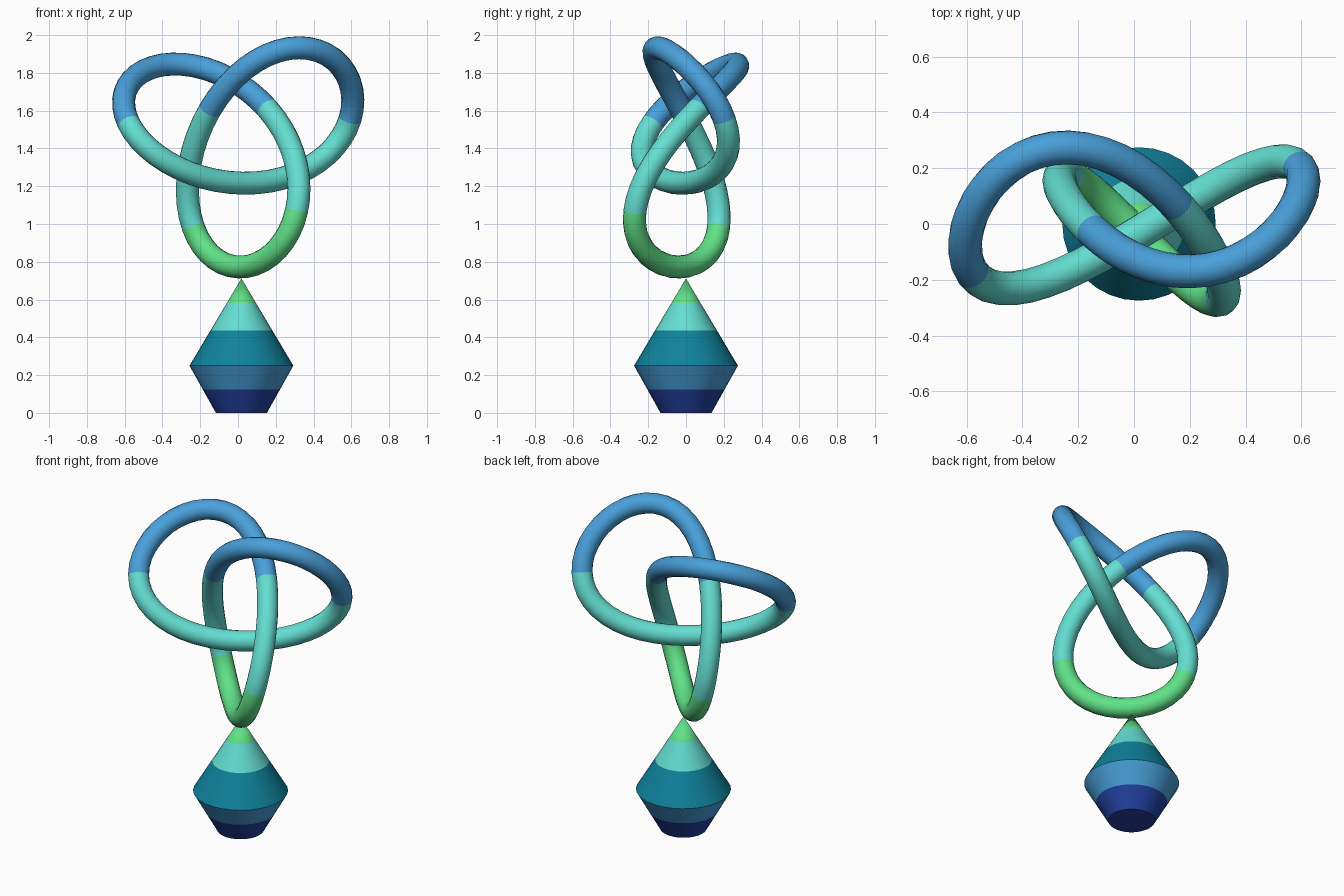
import bpy, bmesh
from math import sin, cos, pi, radians
from mathutils import Vector, Matrix

if "Cube" in bpy.data.objects:
    bpy.data.objects.remove(bpy.data.objects["Cube"])


def material(name, rgb):
    def lin(c):
        c /= 255
        return c / 12.92 if c <= 0.04045 else ((c + 0.055) / 1.055) ** 2.4
    m = bpy.data.materials.new(name)
    m.diffuse_color = (*[lin(c) for c in rgb], 1)
    m.use_nodes = True
    m.node_tree.nodes["Principled BSDF"].inputs["Base Color"].default_value = m.diffuse_color
    return m


navy = material("navy", (34, 64, 160))
blue = material("blue", (73, 160, 218))
teal = material("deep_teal", (15, 130, 156))
turquoise = material("turquoise", (100, 222, 210))
green = material("green", (97, 226, 136))


def finish(name, bm, mats):
    bmesh.ops.recalc_face_normals(bm, faces=bm.faces)
    me = bpy.data.meshes.new(name)
    bm.to_mesh(me)
    bm.free()
    for m in mats:
        me.materials.append(m)
    ob = bpy.data.objects.new(name, me)
    bpy.context.collection.objects.link(ob)
    bpy.ops.object.select_all(action='DESELECT')
    bpy.context.view_layer.objects.active = ob
    ob.select_set(True)
    bpy.ops.object.shade_smooth_by_angle(angle=radians(40))
    return ob


# Pedestal: double cone with one ring at each colour change
SIDES = 32
profile = [(0.135, 0), (0.205, 0.125), (0.275, 0.25), (0.164, 0.436), (0.077, 0.582)]
bm = bmesh.new()
rings = [[bm.verts.new((0.018 + r * cos(2 * pi * k / SIDES), r * sin(2 * pi * k / SIDES), z))
          for k in range(SIDES)] for r, z in profile]
bm.faces.new(rings[0][::-1])
for i in range(len(rings) - 1):
    for k in range(SIDES):
        n = (k + 1) % SIDES
        f = bm.faces.new((rings[i][k], rings[i][n], rings[i + 1][n], rings[i + 1][k]))
        f.material_index = i
apex = bm.verts.new((0.018, 0, 0.712))
for k in range(SIDES):
    f = bm.faces.new((rings[-1][k], rings[-1][(k + 1) % SIDES], apex))
    f.material_index = 4
finish("pedestal", bm, [navy, blue, teal, turquoise, green])

# Trefoil knot: round tube swept along a closed path, slightly tilted
S, DEPTH, R, SEG, AROUND = 0.222, 0.225, 0.061, 96, 16
CENTRE = Vector((0.013, 0, 1.436))
tilt = Matrix.Rotation(radians(-6.8), 3, 'X') @ Matrix.Rotation(radians(-3.2), 3, 'Y')


def path(t):
    return Vector((S * (sin(t) + 2 * sin(2 * t)), DEPTH * sin(3 * t),
                   S * (cos(t) - 2 * cos(2 * t))))


def band(p):
    z = p.z + CENTRE.z
    if z < 1.0:
        return 0
    return 1 if z < (1.535 if abs(p.x) > 0.4 else 1.59) else 2


bm = bmesh.new()
rings = []
for i in range(SEG):
    t = 2 * pi * i / SEG
    p = path(t)
    tan = (path(t + 0.001) - path(t - 0.001)).normalized()
    n = Vector((0, 1, 0))
    n = (n - tan * n.dot(tan)).normalized()
    b = tan.cross(n)
    rings.append([bm.verts.new(CENTRE + tilt @ (p + R * (n * cos(a) + b * sin(a))))
                  for a in (2 * pi * k / AROUND for k in range(AROUND))])
for i in range(SEG):
    r0, r1 = rings[i], rings[(i + 1) % SEG]
    col = band(path(2 * pi * (i + 0.5) / SEG))
    for k in range(AROUND):
        n = (k + 1) % AROUND
        f = bm.faces.new((r0[k], r0[n], r1[n], r1[k]))
        f.material_index = col
finish("knot", bm, [green, turquoise, blue])
